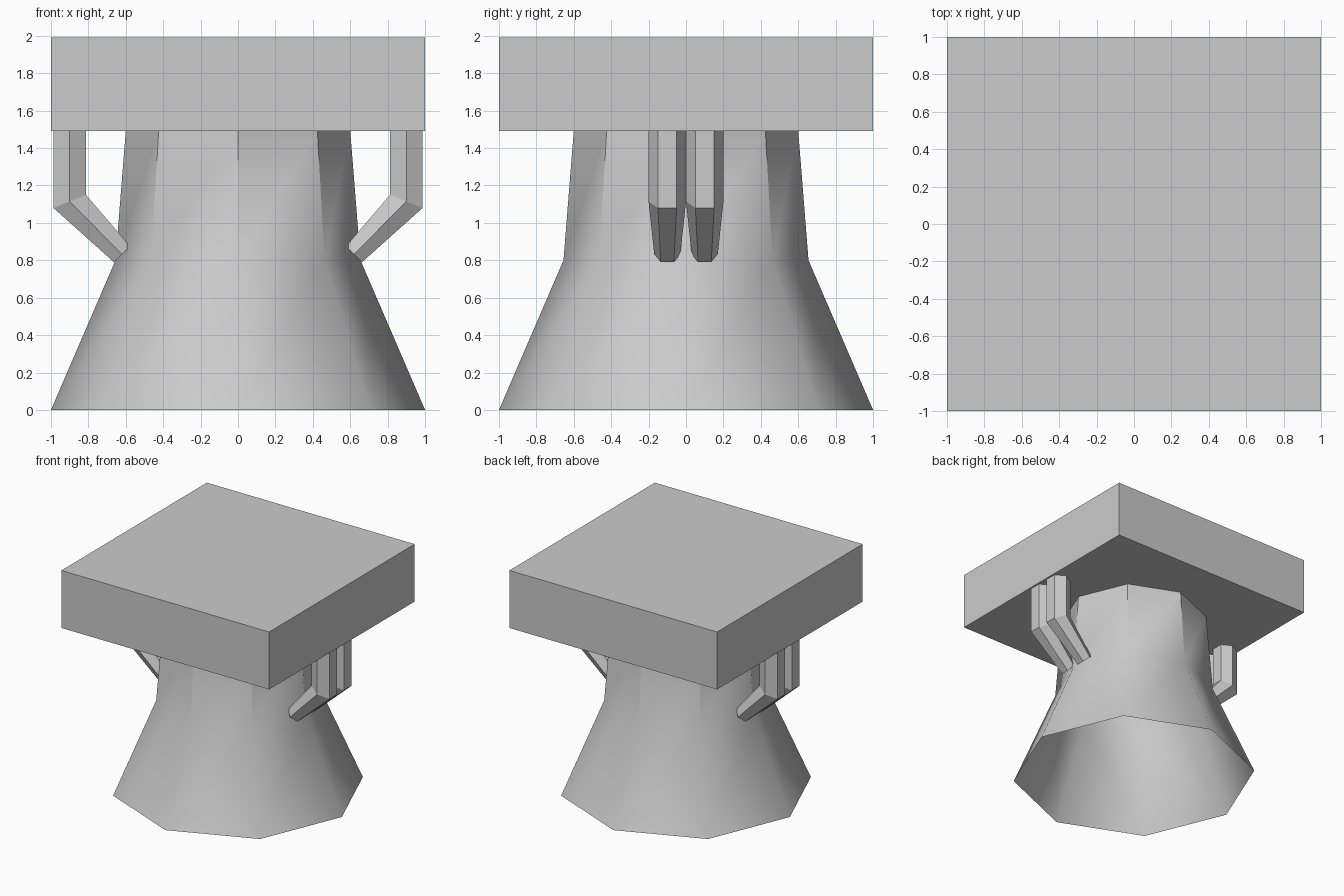
import bpy
import bmesh
from math import cos, sin, pi, radians

if "Cube" in bpy.data.objects:
    bpy.data.objects.remove(bpy.data.objects["Cube"])


def loft(name, rings, caps=(False, False)):
    """Skin a list of equal-length vertex rings, optionally capping the ends."""
    bm = bmesh.new()
    loops = [[bm.verts.new(p) for p in ring] for ring in rings]
    n = len(loops[0])
    for a, b in zip(loops, loops[1:]):
        for i in range(n):
            j = (i + 1) % n
            bm.faces.new((a[i], a[j], b[j], b[i]))
    if caps[0]:
        bm.faces.new(loops[0][::-1])
    if caps[1]:
        bm.faces.new(loops[-1])
    if any(caps):
        bmesh.ops.recalc_face_normals(bm, faces=bm.faces)
    mesh = bpy.data.meshes.new(name)
    bm.to_mesh(mesh)
    bm.free()
    obj = bpy.data.objects.new(name, mesh)
    bpy.context.collection.objects.link(obj)
    return obj


# Square head block
bpy.ops.mesh.primitive_cube_add(size=1, location=(0, 0, 1.742))
head = bpy.context.object
head.name = "head_block"
head.scale = (2, 2, 0.5)

# Octagonal neck flaring into a hollow skirt, open underneath
profile = [(1.0, 0.0), (0.655, 0.8), (0.6, 1.492)]
body = loft("neck_and_skirt", [
    [(r * cos(i * pi / 4), r * sin(i * pi / 4), z) for i in range(8)]
    for r, z in profile])
bpy.ops.object.select_all(action='DESELECT')
body.select_set(True)
bpy.context.view_layer.objects.active = body
bpy.ops.object.shade_smooth_by_angle(angle=radians(43))

# Bent hexagonal arms, two per side: ring = centre x, centre z, axis x, axis z, scale
arm_path = [(0.62, 0.832, 0.72, -0.69, 0.7),
            (0.9, 1.115, 1.0, -0.41, 1.0),
            (0.9, 1.5, 1.0, 0.0, 1.0)]
for side, side_name in ((1, "right"), (-1, "left")):
    for y, row in ((-0.1, "front"), (0.1, "back")):
        rings = []
        for cx, cz, ax, az, s in arm_path:
            ring = []
            for i in range(6):
                a = pi / 2 + i * pi / 3
                d = 0.1 * s * cos(a)
                ring.append((side * (cx + d * ax), y + 0.1 * s * sin(a), cz + d * az))
            rings.append(ring)
        loft(f"{side_name}_{row}_arm", rings, (True, True))
